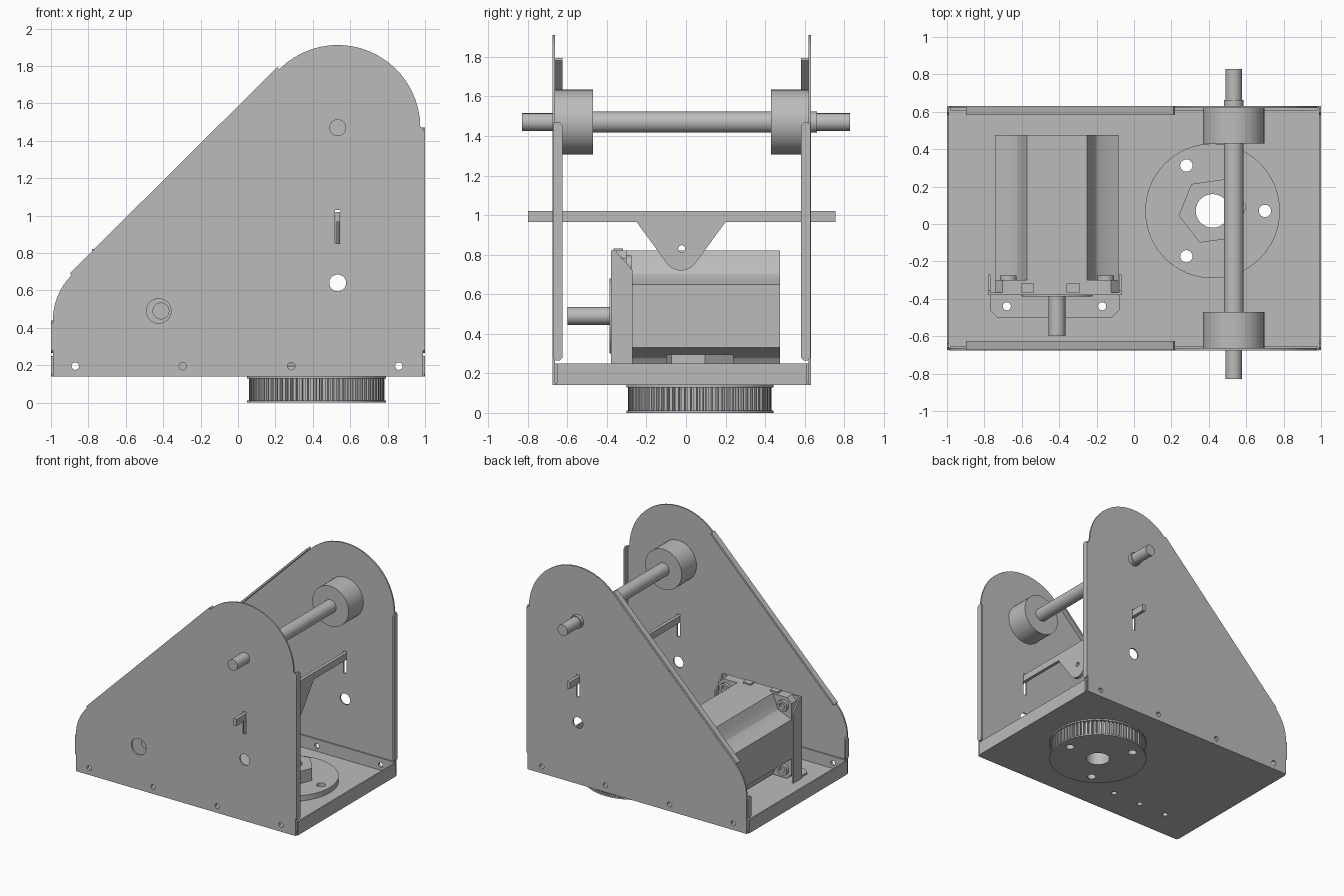
import bpy, bmesh, math
from mathutils import Matrix

cube = bpy.data.objects.get("Cube")
if cube:
    bpy.data.objects.remove(cube, do_unlink=True)

metal = bpy.data.materials.new("grey metal")
metal.use_nodes = True
GREY = (0.5, 0.5, 0.5, 1)
metal.diffuse_color = GREY
metal.node_tree.nodes["Principled BSDF"].inputs["Base Color"].default_value = GREY

# Maps a flat outline (u, v) and its thickness direction into the model's axes
PLANES = {
    "XY": Matrix(((1, 0, 0), (0, 1, 0), (0, 0, 1))).to_4x4(),
    "XZ": Matrix(((1, 0, 0), (0, 0, -1), (0, 1, 0))).to_4x4(),
    "YZ": Matrix(((0, 0, 1), (1, 0, 0), (0, 1, 0))).to_4x4(),
}
NORMAL_AXIS = {"XY": 2, "XZ": 1, "YZ": 0}


def arc(cx, cy, r, a0, a1, n=16):
    angles = [math.radians(a0 + (a1 - a0) * i / n) for i in range(n + 1)]
    return [(cx + r * math.cos(a), cy + r * math.sin(a)) for a in angles]


def circle(cx, cy, r, n=32, turn=0):
    return arc(cx, cy, r, turn, turn + 360, n)[:-1]


def rect(u0, u1, v0, v1, cut=0):
    if not cut:
        return [(u0, v0), (u1, v0), (u1, v1), (u0, v1)]
    return [(u0 + cut, v0), (u1 - cut, v0), (u1, v0 + cut), (u1, v1 - cut),
            (u1 - cut, v1), (u0 + cut, v1), (u0, v1 - cut), (u0, v0 + cut)]


def sheet(name, plane, lo, hi, outline, holes=()):
    """Solid cut from an outline with holes, spanning lo..hi along the plane's normal."""
    curve = bpy.data.curves.new(name, "CURVE")
    curve.dimensions = "2D"
    curve.fill_mode = "BOTH"
    curve.extrude = (hi - lo) / 2
    for loop in [outline, *holes]:
        spline = curve.splines.new("POLY")
        spline.points.add(len(loop) - 1)
        for point, (u, v) in zip(spline.points, loop):
            point.co = (u, v, 0, 1)
        spline.use_cyclic_u = True
    temp = bpy.data.objects.new(name + " outline", curve)
    mesh = bpy.data.meshes.new_from_object(temp)
    bpy.data.objects.remove(temp)
    bpy.data.curves.remove(curve)

    offset = [0, 0, 0]
    offset[NORMAL_AXIS[plane]] = (lo + hi) / 2
    bm = bmesh.new()
    bm.from_mesh(mesh)
    bmesh.ops.remove_doubles(bm, verts=bm.verts, dist=1e-5)
    bm.transform(Matrix.Translation(offset) @ PLANES[plane])
    bmesh.ops.recalc_face_normals(bm, faces=bm.faces)
    bm.to_mesh(mesh)
    bm.free()
    mesh.name = name
    mesh.materials.clear()
    mesh.materials.append(metal)
    obj = bpy.data.objects.new(name, mesh)
    bpy.context.collection.objects.link(obj)
    bpy.ops.object.select_all(action="DESELECT")
    obj.select_set(True)
    bpy.context.view_layer.objects.active = obj
    bpy.ops.object.shade_smooth_by_angle(angle=math.radians(25))
    return obj


# Shared positions
T = 0.012
FRONT, BACK = -0.675, 0.632
AX, AZ = 0.533, 1.47            # axle
MX, MZ = -0.412, 0.49           # motor shaft
PX, PY = 0.42, 0.07             # turntable
screws = [circle(x, 0.195, 0.02, 16) for x in (-0.87, -0.295, 0.285, 0.86)]

# Side plates with rounded top and folded edges
profile = ([(-0.99, 0.14), (0.99, 0.14), (0.99, AZ)]
           + arc(AX, AZ, 0.442, 0, 135, 20)
           + arc(-0.65, 0.44, 0.34, 135, 180, 8))
slot = rect(AX - 0.014, AX + 0.014, 0.85, 1.03)
plate_holes = screws + [slot, circle(AX, 0.64, 0.045)]
shaft_hole = circle(MX - 0.012, MZ, 0.066)
for side, y, inward in (("front", FRONT, 1), ("back", BACK, -1)):
    lo, hi = sorted((y, y + inward * T))
    holes = plate_holes + ([shaft_hole] if side == "front" else [])
    sheet(side + "_side_plate", "XZ", lo, hi, profile, holes)
    lo, hi = sorted((y + inward * 0.002, y + inward * 0.05))
    for end, x, top in (("tall", 0.988, AZ), ("short", -1.0, 0.44)):
        sheet(f"{side}_{end}_edge_fold", "YZ", x, x + T, rect(lo, hi, 0.265, top, 0.014))
    sheet(side + "_sloped_edge_fold", "XZ", lo, hi,
          [(-0.89, 0.68), (0.22, 1.782), (0.211, 1.795), (-0.899, 0.692)])

# Base tray with upturned rims
Y0, Y1 = FRONT + T, BACK - T
bolt_holes = [circle(PX + 0.28 * math.cos(a), PY + 0.28 * math.sin(a), 0.033, 20)
              for a in (0, math.tau / 3, -math.tau / 3)]
bore = circle(PX, PY, 0.09)
foot_holes = [circle(x, -0.44, 0.022, 16) for x in (-0.68, -0.425, -0.17)]
sheet("tray_floor", "XY", 0.14, 0.152, rect(-0.998, 0.998, Y0, Y1),
      bolt_holes + [bore] + foot_holes)
for side, y in (("front", Y0), ("back", Y1 - T)):
    sheet(side + "_tray_rim", "XZ", y, y + T, rect(-0.98, 0.98, 0.14, 0.25), screws)
for side, x in (("left", 0.988), ("right", -1.0)):
    sheet(side + "_tray_rim", "YZ", x, x + T, rect(Y0 + 0.01, Y1 - 0.01, 0.14, 0.25))

# Turntable: toothed pulley below, disc and hexagonal hub above
teeth = []
COUNT = 72
for i in range(COUNT):
    for part, r in ((0, 0.362), (0.5, 0.362), (0.58, 0.343), (0.92, 0.343)):
        a = math.tau * (i + part) / COUNT
        teeth.append((PX + r * math.cos(a), PY + r * math.sin(a)))
sheet("pulley_teeth", "XY", 0.012, 0.13, teeth, bolt_holes + [bore])
for name, z in (("lower", 0.0), ("upper", 0.128)):
    sheet(f"pulley_{name}_flange", "XY", z, z + T, circle(PX, PY, 0.372, 64),
          bolt_holes + [bore])
sheet("turntable_disc", "XY", 0.152, 0.195, circle(PX, PY, 0.36, 64), bolt_holes + [bore])
sheet("hex_hub", "XY", 0.195, 0.295, circle(PX, PY, 0.183, 6, 8), [bore])

# Axle with two hubs
for name, lo, hi, r in (("axle", -0.83, 0.83, 0.045), ("axle_sleeve", -0.48, 0.662, 0.053),
                        ("front_hub", FRONT + T, -0.47, 0.164),
                        ("back_hub", 0.43, BACK - T, 0.164)):
    sheet(name, "XZ", lo, hi, circle(AX, AZ, r, 40))

# T-shaped hanger passing through both side slots
hanger = ([(-0.8, 1.02), (-0.8, 0.965), (-0.25, 0.965)]
          + arc(-0.025, 0.81, 0.09, 216, 324, 12)
          + [(0.2, 0.965), (0.755, 0.965), (0.755, 1.02)])
sheet("hanger_plate", "YZ", AX - 0.013, AX + 0.013, hanger, [circle(-0.022, 0.83, 0.018, 16)])

# Motor body with relieved corners
corner = [(0.33, 0.16), (0.285, 0.18), (0.215, 0.21), (0.21, 0.215), (0.18, 0.285), (0.16, 0.33)]
body = []
for turn in range(4):
    for u, v in corner:
        for _ in range(turn):
            u, v = -v, u
        body.append((MX + u, MZ + v))
sheet("motor_body", "XZ", -0.31, 0.475, body)
sheet("motor_end_cap", "XZ", -0.365, -0.3, rect(MX - 0.33, MX + 0.33, MZ - 0.33, MZ + 0.33, 0.04))
sheet("motor_boss", "XZ", -0.388, -0.36, circle(MX, MZ, 0.19, 40))
sheet("motor_shaft", "XZ", -0.6, -0.36, circle(MX, MZ, 0.045))
for i, x in enumerate((-0.57, -0.325)):
    sheet(f"motor_clip_{i + 1}", "XZ", -0.366, -0.318, rect(x - 0.035, x + 0.035, 0.8, 0.832))

# Motor bracket: upright plate, foot and two cheeks
L, R = -0.78, -0.068
sheet("bracket_upright", "XZ", -0.38, -0.365, rect(L, R, 0.152, 0.82), [circle(MX, MZ, 0.192, 40)])
sheet("bracket_foot", "XY", 0.152, 0.167,
      [(L + 0.01, -0.365), (L + 0.01, -0.46), (L + 0.05, -0.5),
       (R - 0.05, -0.5), (R - 0.01, -0.46), (R - 0.01, -0.365)], foot_holes)
for side, x in (("right", L), ("left", R - T)):
    sheet(side + "_bracket_cheek", "YZ", x, x + T,
          [(-0.38, 0.152), (-0.27, 0.152), (-0.27, 0.72), (-0.355, 0.82), (-0.38, 0.82)])
for i in range(4):
    u, v = (-1) ** i * 0.26, (-1) ** (i // 2) * 0.26
    sheet(f"motor_nut_{i + 1}", "XZ", -0.3, -0.275, circle(MX + u, MZ + v, 0.045, 20),
          [circle(MX + u, MZ + v, 0.025, 20)])
